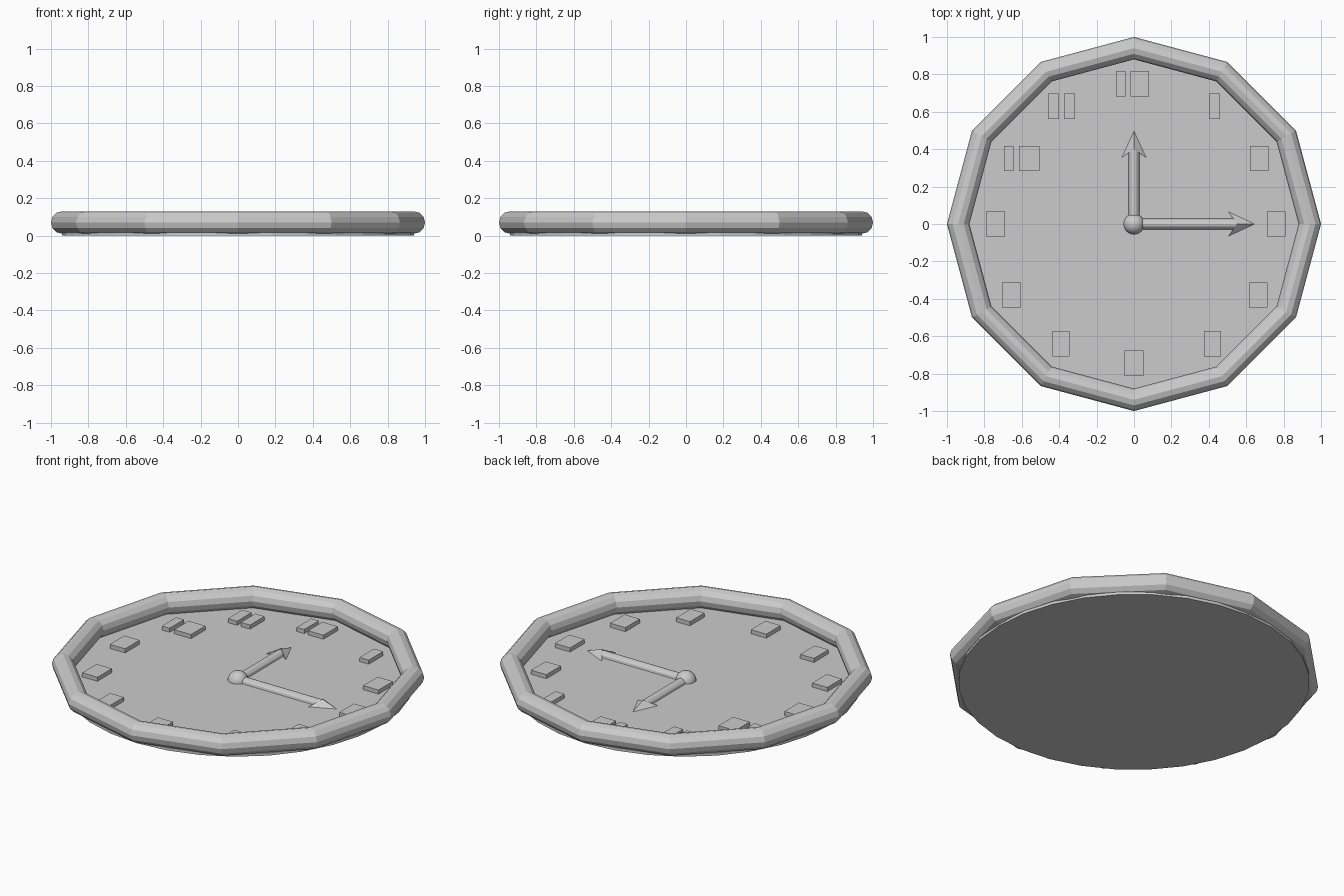
import bpy, bmesh, math
from mathutils import Matrix, Vector

if "Cube" in bpy.data.objects:
    bpy.data.objects.remove(bpy.data.objects["Cube"])

FACE_TOP = 0.016


def finish(name, bm, clip=None):
    # Optionally slice away everything below a height, then make an object
    if clip is not None:
        geom = bm.verts[:] + bm.edges[:] + bm.faces[:]
        cut = bmesh.ops.bisect_plane(bm, geom=geom, plane_co=(0, 0, clip),
                                     plane_no=(0, 0, 1), clear_inner=True)
        edges = [e for e in cut["geom_cut"] if isinstance(e, bmesh.types.BMEdge)]
        bmesh.ops.holes_fill(bm, edges=edges)
    bmesh.ops.recalc_face_normals(bm, faces=bm.faces)
    mesh = bpy.data.meshes.new(name)
    bm.to_mesh(mesh)
    bm.free()
    obj = bpy.data.objects.new(name, mesh)
    bpy.context.collection.objects.link(obj)
    return obj


# Twelve-sided rounded rim
bpy.ops.mesh.primitive_torus_add(major_segments=12, minor_segments=12,
                                 major_radius=0.94, minor_radius=0.06,
                                 location=(0, 0, 0.07))
bpy.context.object.name = "rim"

# Thin face disc
bm = bmesh.new()
bmesh.ops.create_cone(bm, cap_ends=True, segments=32, radius1=0.94, radius2=0.94,
                      depth=FACE_TOP, matrix=Matrix.Translation((0, 0, FACE_TOP / 2)))
finish("face_disc", bm)

# Domed hub
bm = bmesh.new()
bmesh.ops.create_uvsphere(bm, u_segments=24, v_segments=12, radius=0.056,
                          matrix=Matrix.Translation((0, 0, 0.012)))
hub = finish("hub", bm, clip=0.005)
hub.data.shade_smooth()


def hand(name, notch, barb, tip, angle):
    # Half-round shaft and ridged swallow-tail arrow, laid along +x then turned
    bm = bmesh.new()
    bmesh.ops.create_cone(bm, cap_ends=True, segments=12, radius1=0.029, radius2=0.029,
                          depth=notch,
                          matrix=Matrix.Translation((notch / 2, 0, 0.014))
                          @ Matrix.Rotation(math.pi / 2, 4, 'Y'))
    z = 0.008
    t, l, r, n, top = [bm.verts.new(p) for p in (
        (tip, 0, z + 0.008), (barb, 0.065, z + 0.008), (barb, -0.065, z + 0.008),
        (notch, 0, z), (notch, 0, 0.05))]
    for f in ((t, l, top), (t, top, r), (l, n, top), (r, top, n), (t, n, l), (t, r, n)):
        bm.faces.new(f)
    bm.transform(Matrix.Rotation(angle, 4, 'Z'))
    finish(name, bm, clip=0.005)


hand("hour_hand", 0.40, 0.355, 0.497, math.pi / 2)
hand("minute_hand", 0.55, 0.505, 0.645, 0)

# Plain raised hour markers: x, y, width
markers = [(-0.07, 0.75, 0.05), (0.03, 0.75, 0.10), (0.43, 0.63, 0.06),
           (0.67, 0.35, 0.10), (0.76, 0, 0.10), (0.665, -0.38, 0.10),
           (0.42, -0.64, 0.09), (0, -0.745, 0.10), (-0.39, -0.64, 0.09),
           (-0.655, -0.38, 0.10), (-0.74, 0, 0.10), (-0.67, 0.35, 0.05),
           (-0.56, 0.35, 0.11), (-0.43, 0.63, 0.06), (-0.345, 0.63, 0.06)]
for i, (x, y, w) in enumerate(markers):
    bm = bmesh.new()
    bmesh.ops.create_cube(bm, size=1, matrix=Matrix.Translation((x, y, 0.025))
                          @ Matrix.Diagonal((w, 0.135, 0.03, 1)))
    finish(f"hour_marker_{i + 1}", bm)
